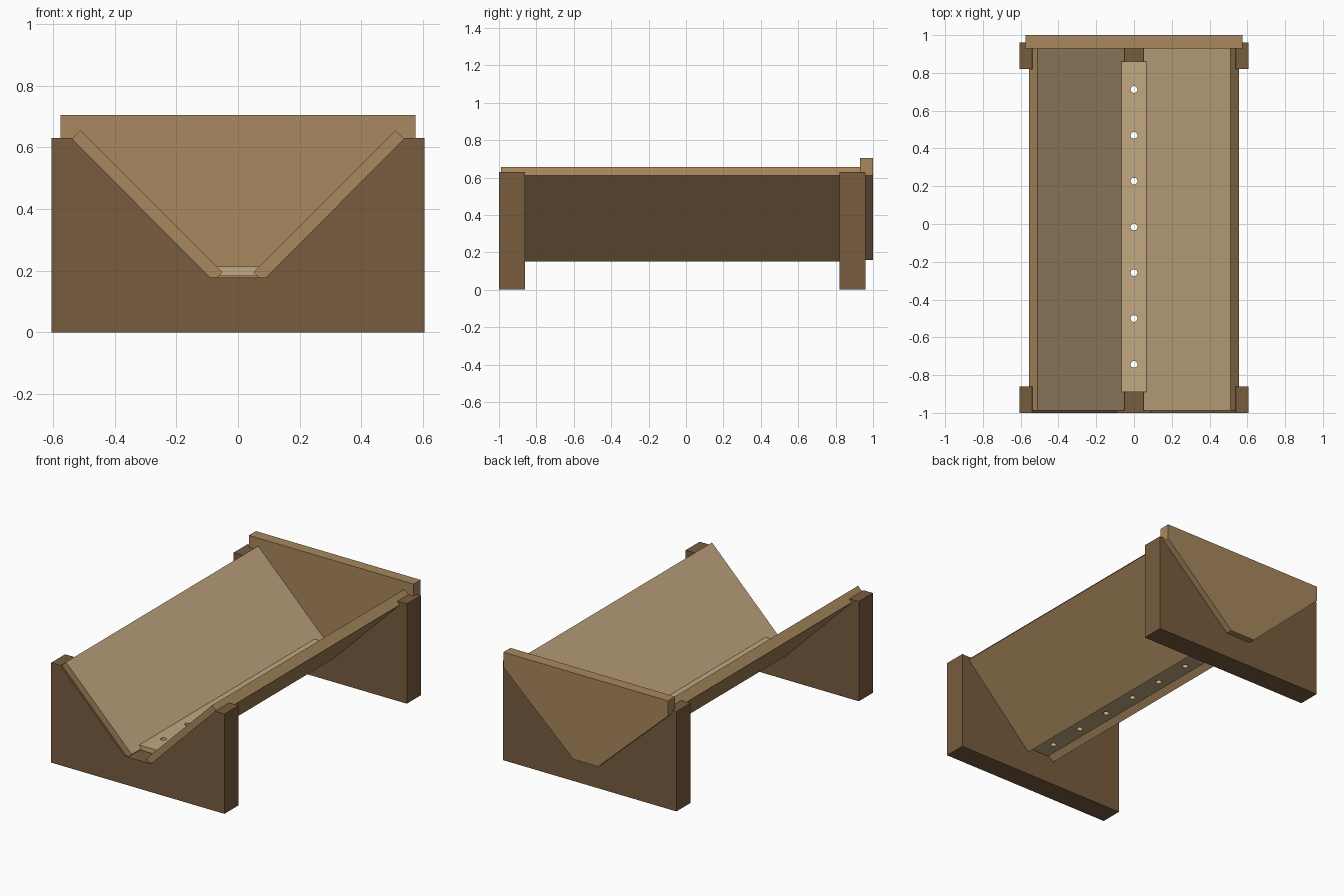
import bpy
import bmesh
from mathutils import Matrix

cube = bpy.data.objects.get("Cube")
if cube:
    bpy.data.objects.remove(cube, do_unlink=True)


def material(name, rgb):
    """Flat material from 0-255 display values."""
    lin = [((c / 255 + 0.055) / 1.055) ** 2.4 for c in rgb]
    mat = bpy.data.materials.new(name)
    mat.use_nodes = True
    mat.diffuse_color = (*lin, 1)
    mat.node_tree.nodes["Principled BSDF"].inputs["Base Color"].default_value = (*lin, 1)
    return mat


dark_wood = material("dark wood", (120, 92, 62))
mid_wood = material("medium wood", (168, 136, 94))
pale_wood = material("pale wood", (194, 168, 129))


def add_object(name, bm, *mats):
    mesh = bpy.data.meshes.new(name)
    bm.to_mesh(mesh)
    bm.free()
    for mat in mats:
        mesh.materials.append(mat)
    obj = bpy.data.objects.new(name, mesh)
    bpy.context.collection.objects.link(obj)
    return obj


def prism(profile, y0, y1):
    """Extrude an x-z profile along y."""
    bm = bmesh.new()
    face = bm.faces.new([bm.verts.new((x, y0, z)) for x, z in profile])
    ext = bmesh.ops.extrude_face_region(bm, geom=[face])
    moved = [v for v in ext["geom"] if isinstance(v, bmesh.types.BMVert)]
    bmesh.ops.translate(bm, verts=moved, vec=(0, y1 - y0, 0))
    bmesh.ops.recalc_face_normals(bm, faces=bm.faces)
    bm.normal_update()
    return bm


def symmetric(half):
    """Complete a right-hand half profile by mirroring it in x."""
    return half + [(-x, z) for x, z in reversed(half)]


# Notched end supports
support = symmetric([(0.09, 0.178), (0.54, 0.63), (0.605, 0.63), (0.605, 0)])
for name, y0, y1 in (("front_support", -1, -0.86), ("back_support", 0.82, 0.96)):
    add_object(name, prism(support, y0, y1), dark_wood)

# Sloping side boards, pale on the inner face only
board = [(0.05, 0.195), (0.51, 0.655), (0.555, 0.61), (0.095, 0.15)]
for name, side in (("left_board", 1), ("right_board", -1)):
    bm = prism([(x * side, z) for x, z in board], -0.988, 0.93)
    for f in bm.faces:
        if f.normal.z > 0.5 and f.normal.x * side < -0.5:
            f.material_index = 1
    add_object(name, bm, mid_wood, pale_wood)

# Tapered back panel
panel = symmetric([(0.087, 0.16), (0.575, 0.61), (0.575, 0.705)])
add_object("back_panel", prism(panel, 0.93, 1), mid_wood)

# Floor strip with a row of drain holes
strip = add_object("floor_strip",
                   prism(symmetric([(0.067, 0.183), (0.067, 0.213)]), -0.89, 0.86),
                   pale_wood)
bm = bmesh.new()
for i in range(7):
    bmesh.ops.create_cone(bm, cap_ends=True, segments=20, radius1=0.018, radius2=0.018,
                          depth=0.2, matrix=Matrix.Translation((0, -0.743 + 0.2425 * i, 0.2)))
cutter = add_object("hole_cutter", bm, pale_wood)
cutter.hide_render = True
mod = strip.modifiers.new("drain holes", "BOOLEAN")
mod.operation = "DIFFERENCE"
mod.solver = "EXACT"
mod.object = cutter
bpy.context.view_layer.update()
deps = bpy.context.evaluated_depsgraph_get()
drilled = bpy.data.meshes.new_from_object(strip.evaluated_get(deps))
strip.modifiers.clear()
strip.data = drilled
bpy.data.objects.remove(cutter, do_unlink=True)
